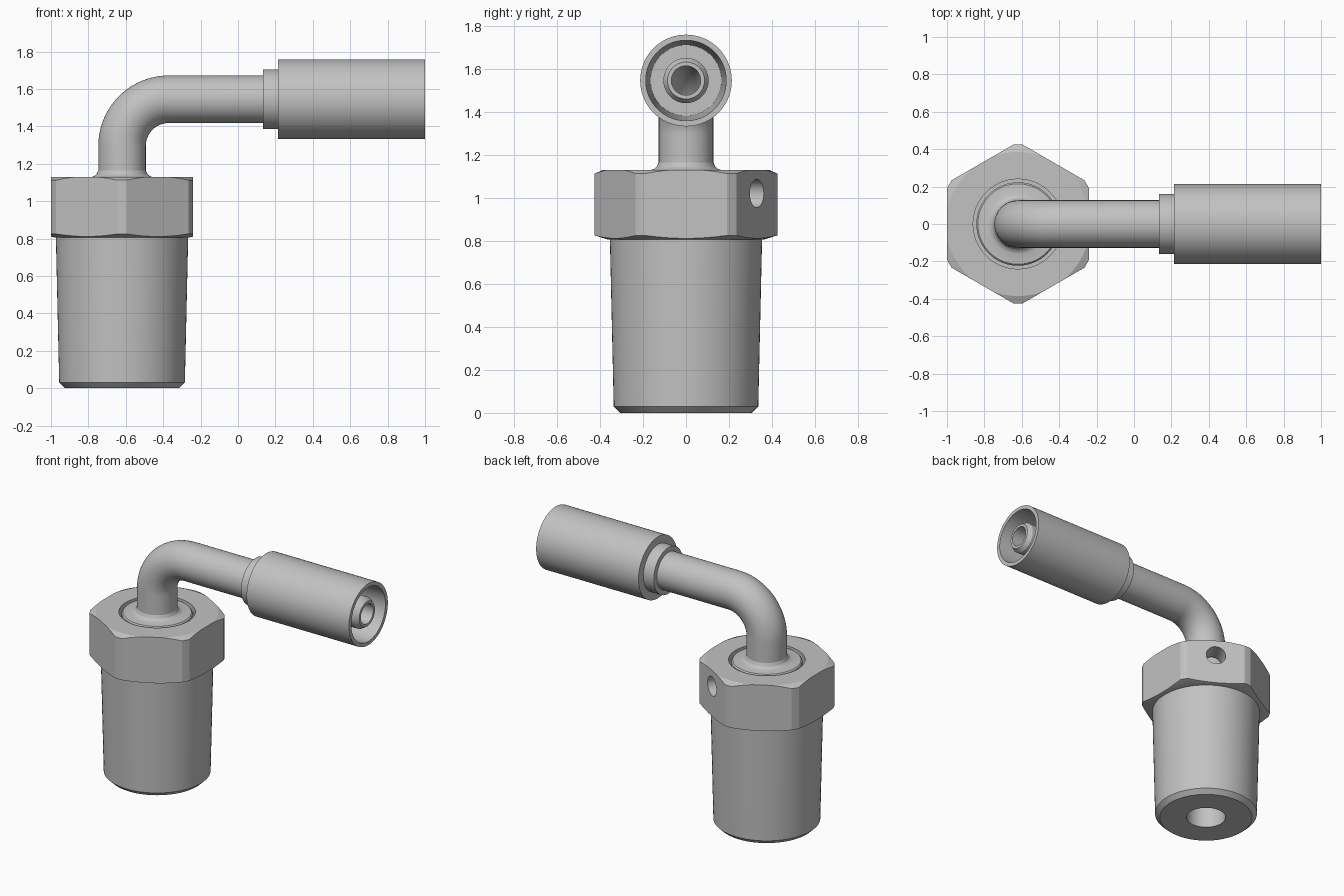
import bpy, bmesh, math
from mathutils import Matrix, Vector

if "Cube" in bpy.data.objects:
    bpy.data.objects.remove(bpy.data.objects["Cube"])

metal = bpy.data.materials.new("grey_metal")
metal.use_nodes = True
GREY = (0.54, 0.54, 0.54, 1)
metal.diffuse_color = GREY
metal.node_tree.nodes["Principled BSDF"].inputs["Base Color"].default_value = GREY

AXIS_X = -0.62          # vertical axis of the body
BEND_Z = 1.295          # height where the elbow starts
BEND_R = 0.25
ARC = BEND_R * math.pi / 2
SEGMENTS = 72


def add_object(name, bm):
    bmesh.ops.recalc_face_normals(bm, faces=bm.faces)
    mesh = bpy.data.meshes.new(name)
    bm.to_mesh(mesh)
    bm.free()
    mesh.materials.append(metal)
    obj = bpy.data.objects.new(name, mesh)
    bpy.context.collection.objects.link(obj)
    return obj


def along(x):
    """Path length at which the horizontal run reaches x."""
    return BEND_Z + ARC + x - (AXIS_X + BEND_R)


def place(s, r, a):
    """Point at angle a and radius r around the bent centre line."""
    t = min(max((s - BEND_Z) / BEND_R, 0), math.pi / 2)
    rest = max(s - BEND_Z - ARC, 0)
    cx = AXIS_X + BEND_R * (1 - math.cos(t)) + rest
    cz = min(s, BEND_Z) + BEND_R * math.sin(t)
    u = r * math.cos(a)
    return Vector((cx + u * math.cos(t), r * math.sin(a), cz - u * math.sin(t)))


def turned(name, profile):
    """Closed (position, radius) profile turned around the centre line."""
    bm = bmesh.new()
    angles = [2 * math.pi * i / SEGMENTS for i in range(SEGMENTS)]
    rings = [[bm.verts.new(place(s, r, a)) for a in angles] for s, r in profile]
    for k, ring in enumerate(rings):
        prev = rings[k - 1]
        for i in range(SEGMENTS):
            bm.faces.new((prev[i - 1], prev[i], ring[i], ring[i - 1]))
    return add_object(name, bm)


def prism(name, sides, radius, depth, matrix):
    bm = bmesh.new()
    bmesh.ops.create_cone(bm, cap_ends=True, segments=sides, radius1=radius,
                          radius2=radius, depth=depth, matrix=matrix)
    return add_object(name, bm)


def boolean(obj, cutter, operation):
    cutter.hide_render = True
    mod = obj.modifiers.new(operation, "BOOLEAN")
    mod.operation = operation
    mod.solver = "EXACT"
    mod.object = cutter
    bpy.context.view_layer.objects.active = obj
    bpy.ops.object.modifier_apply(modifier=mod.name)
    bpy.data.objects.remove(cutter)


# Tapered threaded body with through bore
body = turned("tapered_body", [(0, 0.128), (0, 0.305), (0.03, 0.336),
                               (0.82, 0.354), (0.82, 0.128)])

# Hexagon with chamfered corners and a cavity for the swivel stem
nut = prism("hex_nut", 6, 0.38 / math.cos(math.pi / 6), 0.6,
            Matrix.Translation((AXIS_X, 0, 0.97)))
if abs(max(v.co.y for v in nut.data.vertices) - 0.4388) > 0.01:
    nut.data.transform(Matrix.Translation((AXIS_X, 0, 0))
                       @ Matrix.Rotation(math.pi / 6, 4, "Z")
                       @ Matrix.Translation((-AXIS_X, 0, 0)))
envelope = turned("nut_envelope", [(0.805, 0.128), (0.805, 0.36), (0.825, 0.425),
                                   (1.112, 0.425), (1.13, 0.385), (1.13, 0.24),
                                   (0.9, 0.24), (0.9, 0.128)])
boolean(nut, envelope, "INTERSECT")

# Round hole in one back flat
facing = Vector((math.cos(math.pi / 3), math.sin(math.pi / 3), 0))
hole = prism("side_hole", 32, 0.065, 0.3,
             Matrix.Translation(Vector((AXIS_X, 0, 1.02)) + facing * 0.37)
             @ facing.to_track_quat("Z", "Y").to_matrix().to_4x4())
boolean(nut, hole, "DIFFERENCE")

# Swivel stem, filleted into the elbow tube, ending in the hose nipple
bend = [BEND_Z + ARC * i / 20 for i in range(21)]
stem = [(0.89, 0.068), (0.89, 0.223), (1.12, 0.223), (1.128, 0.215), (1.13, 0.16),
        (1.135, 0.147), (1.145, 0.136), (1.165, 0.127)]
nipple = [(along(0.25), 0.127), (along(0.25), 0.105), (along(0.96), 0.105),
          (along(0.99), 0.086), (along(0.99), 0.068)]
tube = turned("elbow_tube", stem + [(s, 0.127) for s in bend] + nipple
              + [(s, 0.068) for s in reversed(bend)])

# Collar and hollow hose ferrule
collar = turned("collar", [(along(0.135), 0.1), (along(0.135), 0.16),
                           (along(0.24), 0.16), (along(0.24), 0.1)])
ferrule = turned("hose_ferrule", [(along(0.215), 0.1), (along(0.215), 0.213),
                                  (along(1), 0.213), (along(1), 0.187),
                                  (along(0.35), 0.165), (along(0.35), 0.1)])

# Smooth shading with crisp edges
bpy.ops.object.select_all(action="DESELECT")
for part in (body, nut, tube, collar, ferrule):
    part.select_set(True)
bpy.context.view_layer.objects.active = body
bpy.ops.object.shade_smooth_by_angle(angle=math.radians(22))
